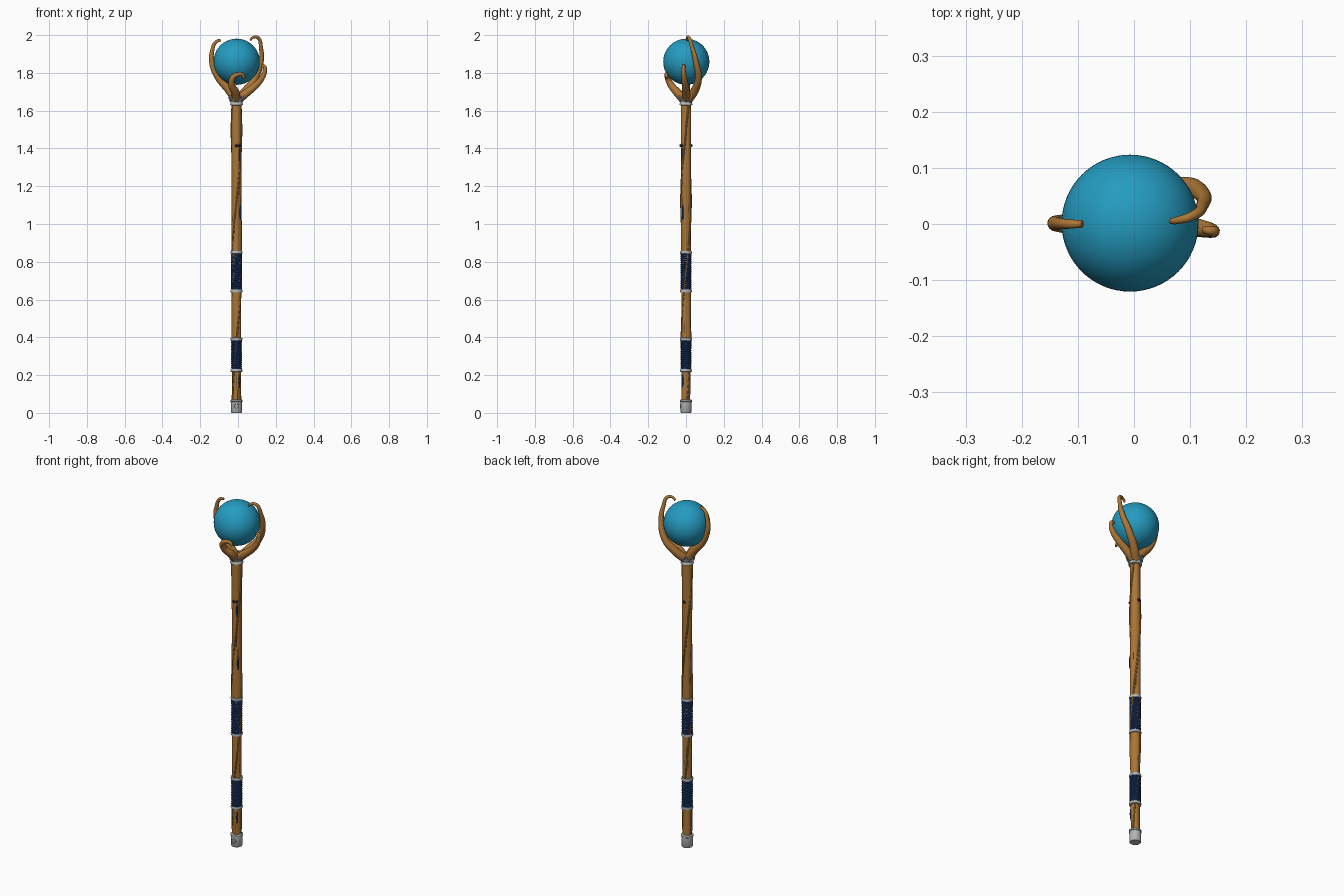
import bpy, bmesh, math, random

if "Cube" in bpy.data.objects:
    bpy.data.objects.remove(bpy.data.objects["Cube"])
random.seed(4)
CX = -0.008  # shaft axis

def mat(name, c):
    m = bpy.data.materials.new(name)
    m.diffuse_color = (*c, 1)
    m.use_nodes = True
    m.node_tree.nodes["Principled BSDF"].inputs["Base Color"].default_value = m.diffuse_color
    return m

WOOD = mat("warm wood", (0.41, 0.18, 0.036))
DARK = mat("dark wood groove", (0.07, 0.03, 0.012))
ORB = mat("blue orb", (0.018, 0.33, 0.53))
ROPE = mat("navy cord", (0.014, 0.05, 0.18))
METAL = mat("grey metal", (0.46, 0.47, 0.47))
NAIL = mat("black iron", (0.015, 0.015, 0.02))

def finish(o, *mats):
    for m in mats:
        o.data.materials.append(m)
    bpy.ops.object.select_all(action='DESELECT')
    o.select_set(True)
    bpy.context.view_layer.objects.active = o
    bpy.ops.object.shade_smooth_by_angle(angle=math.radians(40))
    return o

def tube(name, pts, radii, m, cyclic=False, res=6, bevel=4):
    cu = bpy.data.curves.new(name, 'CURVE')
    cu.dimensions = '3D'
    cu.bevel_depth = 1
    cu.bevel_resolution = bevel
    cu.resolution_u = res
    cu.use_fill_caps = True
    sp = cu.splines.new('BEZIER')
    sp.bezier_points.add(len(pts) - 1)
    sp.use_cyclic_u = cyclic
    for i, (b, p) in enumerate(zip(sp.bezier_points, pts)):
        b.co = p
        b.handle_left_type = b.handle_right_type = 'AUTO'
        b.radius = radii[i] if isinstance(radii, (list, tuple)) else radii
    o = bpy.data.objects.new(name, cu)
    bpy.context.collection.objects.link(o)
    bpy.ops.object.select_all(action='DESELECT')
    o.select_set(True)
    bpy.context.view_layer.objects.active = o
    bpy.ops.object.convert(target='MESH')
    return finish(bpy.context.object, m)

def lathe(name, prof, m, n=32):
    bm = bmesh.new()
    rings = [[bm.verts.new((CX + r * math.cos(2 * math.pi * i / n), r * math.sin(2 * math.pi * i / n), z))
              for i in range(n)] for r, z in prof]
    for a, b in zip(rings, rings[1:]):
        for i in range(n):
            bm.faces.new((a[i], a[(i + 1) % n], b[(i + 1) % n], b[i]))
    bm.faces.new(rings[0][::-1])
    bm.faces.new(rings[-1])
    me = bpy.data.meshes.new(name)
    bm.to_mesh(me)
    bm.free()
    o = bpy.data.objects.new(name, me)
    bpy.context.collection.objects.link(o)
    return finish(o, m)

# wooden shaft: lightly twisted and fluted, with a few dark grooves low down
N, H = 40, 160
shaft_r = lambda z: 0.0225 + 0.0045 * min(1, z / 0.9)
prof = [(shaft_r(1.64 * j / H), 0.03 + 1.62 * j / H) for j in range(H + 1)]
shaft = lathe("shaft", prof, WOOD, N)
shaft.data.materials.append(DARK)
for v in shaft.data.vertices:
    a, z = math.atan2(v.co.y, v.co.x - CX), v.co.z
    k = 1 + 0.03 * math.sin(3 * a - 5 * z) + 0.015 * math.sin(5 * a + 9 * z)
    v.co.x, v.co.y = CX + (v.co.x - CX) * k, v.co.y * k
for _ in range(50):
    j0 = int(0.7 * H * random.random())
    i0, length = random.randrange(N), random.randint(3, 8)
    for j in range(j0, j0 + length):
        shaft.data.polygons[j * N + (i0 + (j - j0) // 5) % N].material_index = 1

# two thin roots winding round the shaft
for k in range(2):
    pts = []
    for i in range(41):
        z = 0.06 + 1.57 * i / 40
        a = math.pi * k + 4.2 * z
        r = shaft_r(z) - 0.001
        pts.append((CX + r * math.cos(a), r * math.sin(a), z))
    tube(f"root_{k + 1}", pts, 0.005, WOOD, res=3, bevel=2)

# cord grips with metal rings at both ends
for k, (z0, z1) in enumerate(((0.225, 0.39), (0.645, 0.85))):
    turns = round((z1 - z0) / 0.0105)
    pts = []
    for i in range(turns * 8 + 1):
        a = i * math.pi / 4
        pts.append((CX + 0.0235 * math.cos(a), 0.0235 * math.sin(a), z0 + (z1 - z0) * i / (turns * 8)))
    tube(f"cord_grip_{k + 1}", pts, 0.0058, ROPE, res=3, bevel=2)
    for j, z in enumerate((z0, z1)):
        lathe(f"grip_ring_{k + 1}_{j + 1}", [(0.024, z - 0.009), (0.030, z - 0.007), (0.032, z),
              (0.030, z + 0.007), (0.024, z + 0.009)], METAL)

# foot cap with rim and round stud
lathe("foot_cap", [(0.027, 0), (0.030, 0.004), (0.030, 0.058), (0.033, 0.06), (0.033, 0.068), (0.026, 0.071)], METAL)
ring = []
for i in range(8):
    a = i * math.pi / 4
    ring.append((CX + 0.012 * math.cos(a), -0.029, 0.036 + 0.012 * math.sin(a)))
tube("foot_stud_ring", ring, 0.0025, METAL, True, bevel=2)

# collar band and woven wire under the claws
lathe("collar", [(0.028, 1.628), (0.034, 1.63), (0.034, 1.636), (0.031, 1.640), (0.031, 1.650),
                 (0.035, 1.654), (0.035, 1.660), (0.026, 1.664)], METAL)
for k in range(2):
    pts = []
    for i in range(24):
        a = i * math.pi / 12
        s = math.sin(4 * a + math.pi * k)
        pts.append((CX + (0.037 + 0.003 * s) * math.cos(a), (0.037 + 0.003 * s) * math.sin(a), 1.664 + 0.013 * s))
    tube(f"collar_wire_{k + 1}", pts, 0.0042, METAL, True, 4, 2)

# nails and navy inlays down the shaft
def ball(name, p, s, m, seg=16):
    bpy.ops.mesh.primitive_uv_sphere_add(segments=seg, ring_count=seg // 2, radius=1, location=p)
    o = bpy.context.object
    o.name = name
    o.scale = s
    return finish(o, m)

for i, a in enumerate((90, 270, 305)):
    t = math.radians(a)
    ball(f"nail_{i + 1}", (CX + 0.027 * math.cos(t), 0.027 * math.sin(t), 1.415), (0.008,) * 3, NAIL)
for i, (a, z, h) in enumerate(((308, 1.365, 0.04), (320, 1.06, 0.04), (310, 0.17, 0.035))):
    t = math.radians(a)
    r = shaft_r(z)
    ball(f"inlay_{i + 1}", (CX + r * math.cos(t), r * math.sin(t), z), (0.005, 0.005, h), ROPE)

# orb
ball("orb", (-0.007, 0.0015, 1.859), (0.122,) * 3, ORB, 64)

# four curling claws
claws = {
    "left_claw": [(CX, 0, 1.65), (-0.045, 0, 1.705), (-0.108, 0, 1.78), (-0.139, 0.001, 1.86),
                  (-0.136, 0.001, 1.92), (-0.116, 0, 1.965), (-0.092, 0, 1.974)],
    "back_claw": [(CX, 0.005, 1.65), (0.04, 0.045, 1.705), (0.09, 0.066, 1.77), (0.122, 0.052, 1.86),
                  (0.122, 0.034, 1.93), (0.103, 0.014, 1.988), (0.075, 0.006, 1.985), (0.066, 0.005, 1.972)],
    "right_claw": [(CX, 0, 1.65), (0.04, 0, 1.69), (0.095, -0.004, 1.735), (0.131, -0.01, 1.78),
                   (0.142, -0.013, 1.815), (0.137, -0.012, 1.837), (0.124, -0.01, 1.832)],
    "front_claw": [(CX, -0.004, 1.65), (-0.014, -0.045, 1.695), (-0.034, -0.082, 1.74), (-0.028, -0.098, 1.773),
                   (0.0, -0.104, 1.792), (0.024, -0.104, 1.79), (0.034, -0.102, 1.772)],
}
for name, pts in claws.items():
    radii = [0.024, 0.022, 0.018, 0.0145, 0.011, 0.0085, 0.0065, 0.005]
    tube(name, pts, radii, WOOD, res=10, bevel=5)
